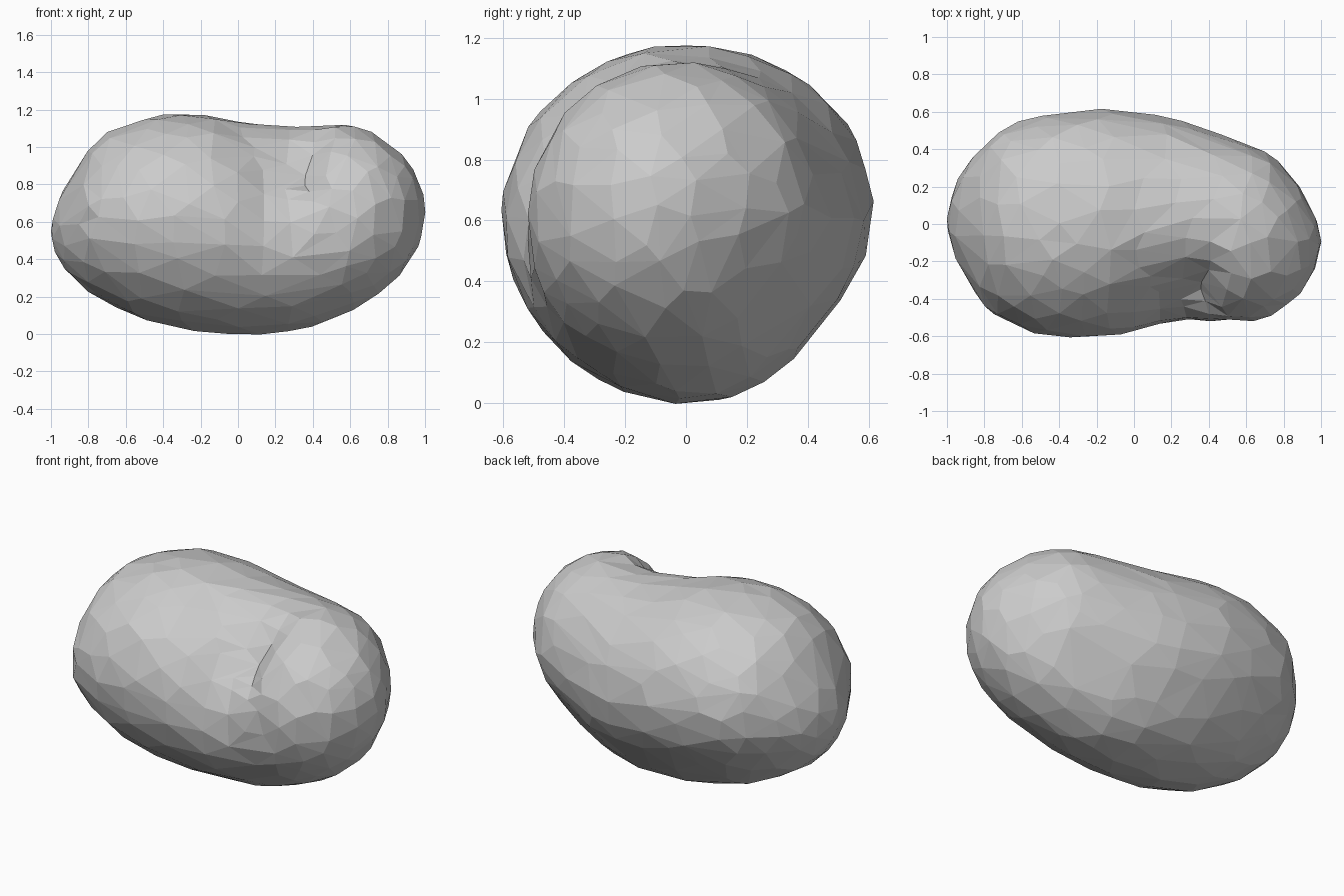
import bpy, bmesh, math, random

if "Cube" in bpy.data.objects:
    bpy.data.objects.remove(bpy.data.objects["Cube"])
random.seed(4)

# Outline stations along the length: x, front y, back y, bottom z, top z
ST = [(-1, -.02, .03, .52, .58), (-.97, -.14, .18, .42, .70), (-.92, -.25, .29, .34, .80),
      (-.8, -.45, .43, .22, .99), (-.7, -.51, .52, .17, 1.09), (-.55, -.58, .57, .09, 1.14),
      (-.43, -.6, .595, .06, 1.18), (-.2, -.615, .62, .01, 1.18), (0, -.58, .60, 0, 1.145),
      (.2, -.55, .57, 0, 1.12), (.4, -.53, .50, .04, 1.125), (.6, -.53, .43, .12, 1.125),
      (.75, -.49, .36, .21, 1.07), (.88, -.39, .21, .33, .96), (.95, -.28, .09, .44, .86),
      (.985, -.19, 0, .53, .78), (1, -.11, -.09, .66, .68)]


def section(x):
    for a, b in zip(ST, ST[1:]):
        if x <= b[0]:
            t = (x - a[0]) / (b[0] - a[0])
            return [p + (q - p) * t for p, q in zip(a[1:], b[1:])]
    return ST[-1][1:]


def bell(v, centre, width):
    return math.exp(-((v - centre) / width) ** 2)


# Creases: x position, slant, width, angle centre, angle width, depth
CREASES = [(.22, .08, .16, 139, 32, .10), (.30, .12, .06, 145, 35, .06),
           (.15, .02, .04, 145, 33, .05), (-.06, .05, .05, 135, 30, .03),
           (-.2, .0, .05, 205, 22, .03), (.55, .05, .04, 170, 22, .03)]

# Bean body: a sphere fitted to the stations, then folded on the upper front
bm = bmesh.new()
bmesh.ops.create_icosphere(bm, subdivisions=4, radius=1)
for v in bm.verts:
    x, y, z = v.co.z, v.co.x, v.co.y
    ang = math.atan2(z, y)
    deg = math.degrees(ang) % 360
    front, back, low, high = section(x)
    cy, cz = (front + back) / 2, (low + high) / 2
    # flatter lower back, fuller upper back
    k = 1 - .08 * bell(deg, 322, 25) + .025 * bell(deg, 40, 28)
    k -= random.uniform(0, .012)
    dy = math.cos(ang) * (back - front) / 2 * k
    dz = math.sin(ang) * (high - low) / 2 * k
    r = math.hypot(dy, dz)
    dent = sum(d * bell(x, cx + s * math.sin(ang), w) * bell(deg, ac, aw)
               for cx, s, w, ac, aw, d in CREASES)
    f = max(.4, 1 - dent / max(r, .05))
    v.co = (x, cy + dy * f, cz + dz * f)
bmesh.ops.recalc_face_normals(bm, faces=bm.faces)
low = min(v.co.z for v in bm.verts)
for v in bm.verts:
    v.co.z -= low

mesh = bpy.data.meshes.new("bean_body")
bm.to_mesh(mesh)
bm.free()
body = bpy.data.objects.new("bean_body", mesh)
bpy.context.collection.objects.link(body)

# Irregular low-poly facets
facets = body.modifiers.new("facets", 'DECIMATE')
facets.ratio = .42
